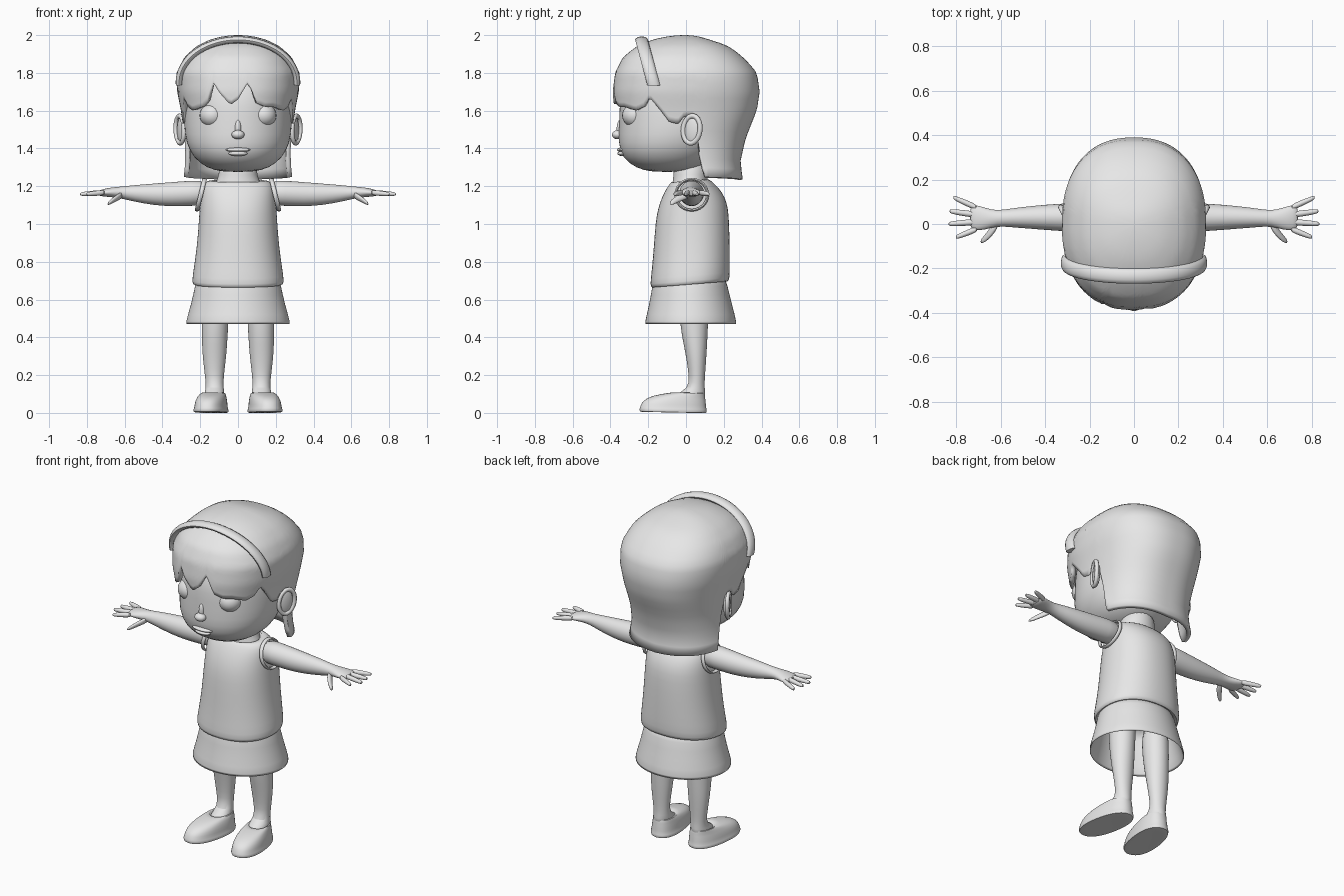
import bpy, bmesh, math
from math import sin, cos, pi, radians, asin
from mathutils import Vector, Matrix

old = bpy.data.objects.get("Cube")
if old:
    bpy.data.objects.remove(old, do_unlink=True)

clay = bpy.data.materials.new("clay_grey")
clay.use_nodes = True
clay.diffuse_color = (0.8, 0.8, 0.8, 1)
clay.node_tree.nodes["Principled BSDF"].inputs["Base Color"].default_value = (0.8, 0.8, 0.8, 1)


def finish(name, bm, recalc=True, subsurf=0, thickness=0):
    """Turn a bmesh into a smooth shaded object."""
    if recalc:
        bmesh.ops.recalc_face_normals(bm, faces=bm.faces)
    mesh = bpy.data.meshes.new(name)
    bm.to_mesh(mesh)
    bm.free()
    mesh.materials.append(clay)
    obj = bpy.data.objects.new(name, mesh)
    bpy.context.collection.objects.link(obj)
    if thickness:
        mod = obj.modifiers.new("thickness", 'SOLIDIFY')
        mod.thickness, mod.offset = thickness, -1
    if subsurf:
        mod = obj.modifiers.new("smooth", 'SUBSURF')
        mod.levels = mod.render_levels = subsurf
    bpy.ops.object.select_all(action='DESELECT')
    obj.select_set(True)
    bpy.context.view_layer.objects.active = obj
    bpy.ops.object.shade_smooth_by_angle(angle=radians(50))
    return obj


def bridge(bm, rows, closed=True):
    for low, high in zip(rows, rows[1:]):
        n = len(low)
        for i in range(n if closed else n - 1):
            j = (i + 1) % n
            bm.faces.new((low[i], low[j], high[j], high[i]))


def loft(name, rings, axis='z', n=24, power=2, caps=(True, True), side=1,
         turn=0, tilt=0, subsurf=1, thickness=0):
    """Skin rings of (x, y, z, radius, radius) stacked along an axis."""
    bm, rows = bmesh.new(), []
    for x, y, z, ra, rb in rings:
        row = []
        for i in range(n):
            a = 2 * pi * i / n
            u, v = [r * math.copysign(abs(t) ** (2 / power), t)
                    for r, t in ((ra, cos(a)), (rb, sin(a)))]
            off = Vector((u, v, tilt * v)) if axis == 'z' else Vector((0, u, v))
            off.rotate(Matrix.Rotation(turn, 3, 'Z'))
            p = Vector((x, y, z)) + off
            row.append(bm.verts.new((p.x * side, p.y, p.z)))
        rows.append(row)
    bridge(bm, rows)
    for cap, row in zip(caps, (rows[0], rows[-1])):
        if cap:
            bm.faces.new(row)
    return finish(name, bm, True, subsurf, thickness)


def blob(name, loc, size, rot=0):
    """Stretched sphere."""
    bm = bmesh.new()
    mat = Matrix.Translation(loc) @ Matrix.Rotation(rot, 4, 'Z') @ Matrix.Diagonal((*size, 1))
    bmesh.ops.create_uvsphere(bm, u_segments=24, v_segments=16, radius=1, matrix=mat)
    return finish(name, bm)


def tube(name, path, ra, rb, wide, closed=False, n=12):
    """Sweep an ellipse along a path; 'wide' is the direction of ra."""
    bm, rows, wide = bmesh.new(), [], Vector(wide)
    count = len(path)
    for k, p in enumerate(path):
        after = path[(k + 1) % count] if closed else path[min(k + 1, count - 1)]
        before = path[k - 1] if closed else path[max(k - 1, 0)]
        out = wide.cross(after - before).normalized()
        rows.append([bm.verts.new(p + wide * ra * cos(2 * pi * i / n) + out * rb * sin(2 * pi * i / n))
                     for i in range(n)])
    bridge(bm, rows + rows[:1] if closed else rows)
    if not closed:
        bm.faces.new(rows[0])
        bm.faces.new(rows[-1])
    return finish(name, bm)


def lerp(table, t):
    """Interpolate rows whose first entry is the key."""
    for a, b in zip(table, table[1:]):
        if t <= b[0]:
            f = max(0, (t - a[0]) / (b[0] - a[0]))
            return [p + (q - p) * f for p, q in zip(a[1:], b[1:])]
    return table[-1][1:]


# Head and neck
loft("head", [(0, -.1, 1.275, .08, .08), (0, -.095, 1.295, .165, .17), (0, -.09, 1.35, .237, .25),
              (0, -.07, 1.43, .277, .29), (0, -.04, 1.52, .287, .315), (0, -.03, 1.62, .287, .325),
              (0, -.01, 1.72, .28, .33), (0, -.01, 1.85, .21, .25), (0, -.01, 1.92, .09, .1)],
     n=32, power=2.1)
loft("neck", [(0, .02, 1.17, .15, .1), (0, .02, 1.21, .125, .095), (0, .025, 1.25, .1, .09),
              (0, .03, 1.36, .1, .1)])

# Hair shell: z against half width, front depth, back depth
shape = [(1.2, .305, .3, .305), (1.24, .3, .3, .3), (1.33, .283, .32, .288), (1.45, .283, .36, .315),
         (1.6, .302, .38, .375), (1.7, .322, .388, .39), (1.8, .325, .375, .375), (1.88, .285, .335, .305),
         (1.94, .22, .26, .225), (1.98, .135, .16, .11), (2, 0, 0, 0)]
profile = [(asin((z - 1.2) / .8), *rest) for z, *rest in shape]
# Lower hair edge by angle from the front: side locks, then fringe points
side_edge = [(30, 1.62), (42, 1.6), (50, 1.62), (56, 1.67), (64, 1.61), (73, 1.54), (82, 1.53),
             (88, 1.57), (98, 1.57), (104, 1.4), (109, 1.25), (180, 1.235)]
fringe = [(-30, 1.62), (-25, 1.65), (-20, 1.75), (-14, 1.69), (-6, 1.63), (0, 1.66), (8, 1.75),
          (15, 1.64), (22, 1.62), (30, 1.62)]


def hair_point(angle, z):
    rx, front, back = lerp(profile, asin(min(1, (z - 1.2) / .8)))
    s, c = sin(angle), -cos(angle)
    ry = front if c < 0 else back
    if rx < .001:
        return Vector((0, 0, z))
    r = (abs(s / rx) ** 2.35 + abs(c / ry) ** 2.35) ** (-1 / 2.35)
    return Vector((r * s, r * c, z))


bm, rows, columns, steps = bmesh.new(), [], 144, 24
for k in range(steps):
    row = []
    for i in range(columns):
        deg = -180 + 360 * i / columns
        low = lerp(fringe, deg)[0] if abs(deg) < 30 else lerp(side_edge, abs(deg))[0]
        z = low + (2 - low) * sin(k / steps * pi / 2)
        row.append(bm.verts.new(hair_point(radians(deg), z)))
    rows.append(row)
bridge(bm, rows)
crown = bm.verts.new((0, 0, 2))
for i in range(columns):
    bm.faces.new((rows[-1][i], rows[-1][(i + 1) % columns], crown))
finish("hair", bm, recalc=False, thickness=.025)

# Headband
arc = [radians(-4 + 188 * k / 40) for k in range(41)]
tube("headband", [Vector((.312 * cos(a), -.175 - .06 * sin(a), 1.75 + .225 * sin(a))) for a in arc],
     .034, .018, (0, 1, 0))

# Face
blob("nose", (0, -.362, 1.473), (.034, .03, .024))
blob("nose_bridge", (0, -.343, 1.505), (.018, .024, .05))
blob("upper_lip", (0, -.34, 1.393), (.066, .026, .012))
blob("lower_lip", (0, -.337, 1.373), (.05, .026, .013))
for side, word in ((1, "left"), (-1, "right")):
    blob(word + "_eye", (side * .135, -.268, 1.575), (.068, .07, .064))
    # Ear with a raised rim
    lean = side * radians(-25)
    blob(word + "_ear", (side * .297, .03, 1.497), (.018, .048, .075), lean)
    ring = [radians(15 * k) for k in range(24)]
    rim = [Vector((side * (.308 + .022 * cos(a)), .03 + .045 * cos(a), 1.5 + .072 * sin(a) + .008 * cos(a)))
           for a in ring]
    tube(word + "_ear_rim", rim, .012, .013, Vector((1, 0, 0)), True, 8)

# Clothes
loft("shirt", [(0, .02, .69, .215, .18), (0, .02, .675, .235, .2), (0, .02, .69, .246, .212),
               (0, .025, .76, .236, .208), (0, .03, .88, .218, .202), (0, .033, 1.03, .207, .195),
               (0, .035, 1.1, .203, .183), (0, .032, 1.16, .198, .158), (0, .025, 1.205, .19, .125),
               (0, .02, 1.23, .165, .1), (0, .02, 1.23, .125, .09), (0, .02, 1.21, .115, .085)],
     n=32, power=2.2, caps=(False, False), tilt=.08)
loft("skirt", [(0, .02, .74, .215, .185), (0, .02, .68, .226, .198), (0, .025, .57, .25, .22),
               (0, .025, .467, .282, .248)], n=40, caps=(True, False), thickness=.012)

for side, word in ((1, "left"), (-1, "right")):
    # Arm and palm
    loft(word + "_arm", [(.15, .03, 1.165, .07, .068), (.25, .03, 1.163, .066, .067),
                         (.35, .03, 1.157, .061, .065), (.45, .03, 1.157, .053, .057),
                         (.55, .028, 1.162, .043, .044), (.62, .025, 1.167, .034, .031),
                         (.67, .023, 1.168, .05, .026), (.72, .03, 1.165, .06, .019),
                         (.74, .03, 1.163, .045, .012)], axis='x', side=side)
    # Fingers fan out from the knuckles
    for k, tip in enumerate(((.815, .12), (.832, .058), (.837, 0), (.803, -.06))):
        base = Vector((.7, .07 - .03 * k, 1.167))
        end = Vector((*tip, 1.158))
        loft(f"{word}_finger_{k + 1}", [(*base.lerp(end, t), r, r) for t, r in
                                        ((0, .016), (.5, .0145), (.9, .012), (1, .007))],
             axis='x', n=10, side=side)
    loft(word + "_thumb", [(.61, .01, 1.155, .026, .02), (.64, -.03, 1.14, .026, .018),
                           (.67, -.065, 1.12, .018, .014), (.692, -.08, 1.105, .01, .008)],
         axis='x', n=12, side=side)
    # Sleeve edge
    tube(word + "_armhole_trim", [Vector((side * (.197 - .02 * sin(a)), .03 + .085 * cos(a), 1.155 + .082 * sin(a)))
                                  for a in ring], .012, .007, (1, 0, 0), True, 8)
    # Leg, widening into the foot
    loft(word + "_leg", [(.115, .04, .7, .08, .085), (.122, .042, .46, .07, .075),
                         (.124, .05, .36, .067, .062), (.125, .055, .28, .061, .052),
                         (.125, .058, .19, .049, .042), (.123, .055, .13, .046, .043),
                         (.125, .025, .1, .056, .08), (.13, .01, .06, .05, .08)], side=side)
    # Shoe, toes turned out
    loft(word + "_shoe", [(.143, -.068, .004, .08, .17), (.143, -.068, .0, .087, .178),
                          (.143, -.068, .018, .089, .182), (.143, -.068, .026, .083, .177),
                          (.142, -.064, .06, .081, .171), (.137, -.04, .09, .071, .142),
                          (.13, .015, .108, .062, .085), (.13, .02, .107, .052, .07),
                          (.13, .02, .08, .046, .06)], n=28, power=2.3, turn=radians(9), tilt=-.02, side=side)
